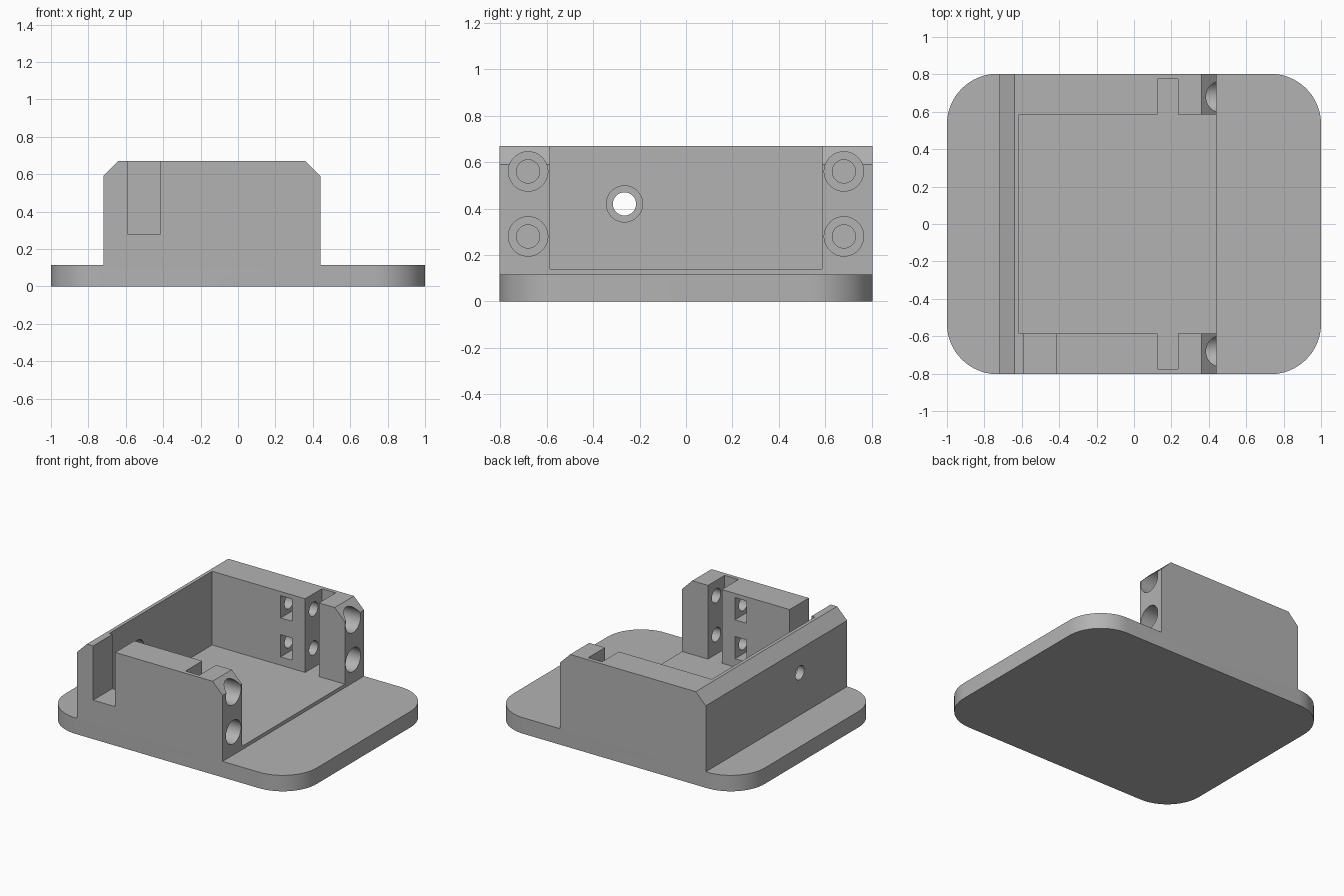
import bpy, bmesh
from math import cos, sin, pi
from mathutils import Matrix, Vector

old = bpy.data.objects.get("Cube")
if old:
    bpy.data.objects.remove(old, do_unlink=True)

HALF_Y, TOP, PLATE, FLOOR = 0.803, 0.67, 0.115, 0.14
BACK, FRONT, CHAMFER = -0.72, 0.44, 0.08
CAVITY_Y, INNER_X, OVER = 0.585, -0.615, 1.2

grey = bpy.data.materials.new("plain grey")
grey.use_nodes = True
colour = (0.45, 0.45, 0.45, 1)
grey.diffuse_color = colour
grey.node_tree.nodes["Principled BSDF"].inputs["Base Color"].default_value = colour


def prism(name, points, direction):
    """Extrude a flat outline along a direction into a closed solid."""
    bm = bmesh.new()
    face = bm.faces.new([bm.verts.new(p) for p in points])
    new = bmesh.ops.extrude_face_region(bm, geom=[face])["geom"]
    bmesh.ops.translate(bm, vec=direction, verts=[v for v in new if isinstance(v, bmesh.types.BMVert)])
    bmesh.ops.recalc_face_normals(bm, faces=bm.faces)
    return finish(name, bm)


def finish(name, bm):
    mesh = bpy.data.meshes.new(name)
    bm.to_mesh(mesh)
    bm.free()
    mesh.materials.append(grey)
    obj = bpy.data.objects.new(name, mesh)
    bpy.context.collection.objects.link(obj)
    return obj


def box(name, x0, x1, y0, y1, z0, z1):
    return prism(name, [(x0, y0, z0), (x1, y0, z0), (x1, y1, z0), (x0, y1, z0)], (0, 0, z1 - z0))


def bore(name, x0, x1, y, z, radius):
    """Cylinder running along x."""
    bm = bmesh.new()
    place = Matrix.Translation(((x0 + x1) / 2, y, z)) @ Matrix.Rotation(pi / 2, 4, "Y")
    bmesh.ops.create_cone(bm, cap_ends=True, segments=48, radius1=radius, radius2=radius,
                          depth=x1 - x0, matrix=place)
    return finish(name, bm)


# Rounded block from which the whole bracket is cut
radius, steps = 0.27, 16
outline = []
for i, (sx, sy) in enumerate([(1, 1), (-1, 1), (-1, -1), (1, -1)]):
    for k in range(steps + 1):
        a = (i + k / steps) * pi / 2
        outline.append((sx * (1 - radius) + radius * cos(a),
                        sy * (HALF_Y - radius) + radius * sin(a), 0))
bracket = prism("mounting_bracket", outline, (0, 0, TOP))


def cut(cutter):
    mod = bracket.modifiers.new("cut", "BOOLEAN")
    mod.operation, mod.solver, mod.object = "DIFFERENCE", "EXACT", cutter
    bpy.context.view_layer.objects.active = bracket
    bpy.ops.object.modifier_apply(modifier=mod.name)
    bpy.data.objects.remove(cutter, do_unlink=True)


# End steps down to the plate, with chamfered shoulders
for edge, side in ((BACK, -1), (FRONT, 1)):
    shape = [(edge, PLATE), (edge, TOP - CHAMFER), (edge - side * (CHAMFER + 0.1), TOP + 0.1),
             (side * OVER, TOP + 0.1), (side * OVER, PLATE)]
    cut(prism("end_cutter", [(x, -1, z) for x, z in shape], (0, 2, 0)))

# Open cavity and the notch through the front wall
cut(box("cavity_cutter", INNER_X, OVER, -CAVITY_Y, CAVITY_Y, FLOOR, 1))
cut(box("notch_cutter", -0.59, -0.415, -1, -CAVITY_Y + 0.05, 0.28, 1))

# Side wall slots, nut pockets and screw bores
for side in (-1, 1):
    near, far = side * 0.5, side * 0.775
    y0, y1 = min(near, far), max(near, far)
    cut(box("slot_cutter", 0.125, 0.235, y0, y1, FLOOR, 1))
    for z in (0.28, 0.56):
        cut(box("nut_pocket_cutter", -0.07, 0.02, y0, y1, z - 0.08, z + 0.08))
        cut(bore("screw_cutter", -0.2, 0.5, side * 0.68, z, 0.05))
        cut(bore("screw_head_cutter", 0.3, 0.6, side * 0.68, z, 0.085))

# Cable hole through the end wall, wider on the inside
cut(bore("cable_hole_cutter", -0.8, -0.5, -0.265, 0.42, 0.05))
cut(bore("cable_recess_cutter", -0.665, -0.5, -0.265, 0.42, 0.078))

# Smooth curved walls, crisp edges
bpy.ops.object.select_all(action="DESELECT")
bracket.select_set(True)
bpy.context.view_layer.objects.active = bracket
bpy.ops.object.shade_smooth_by_angle()
